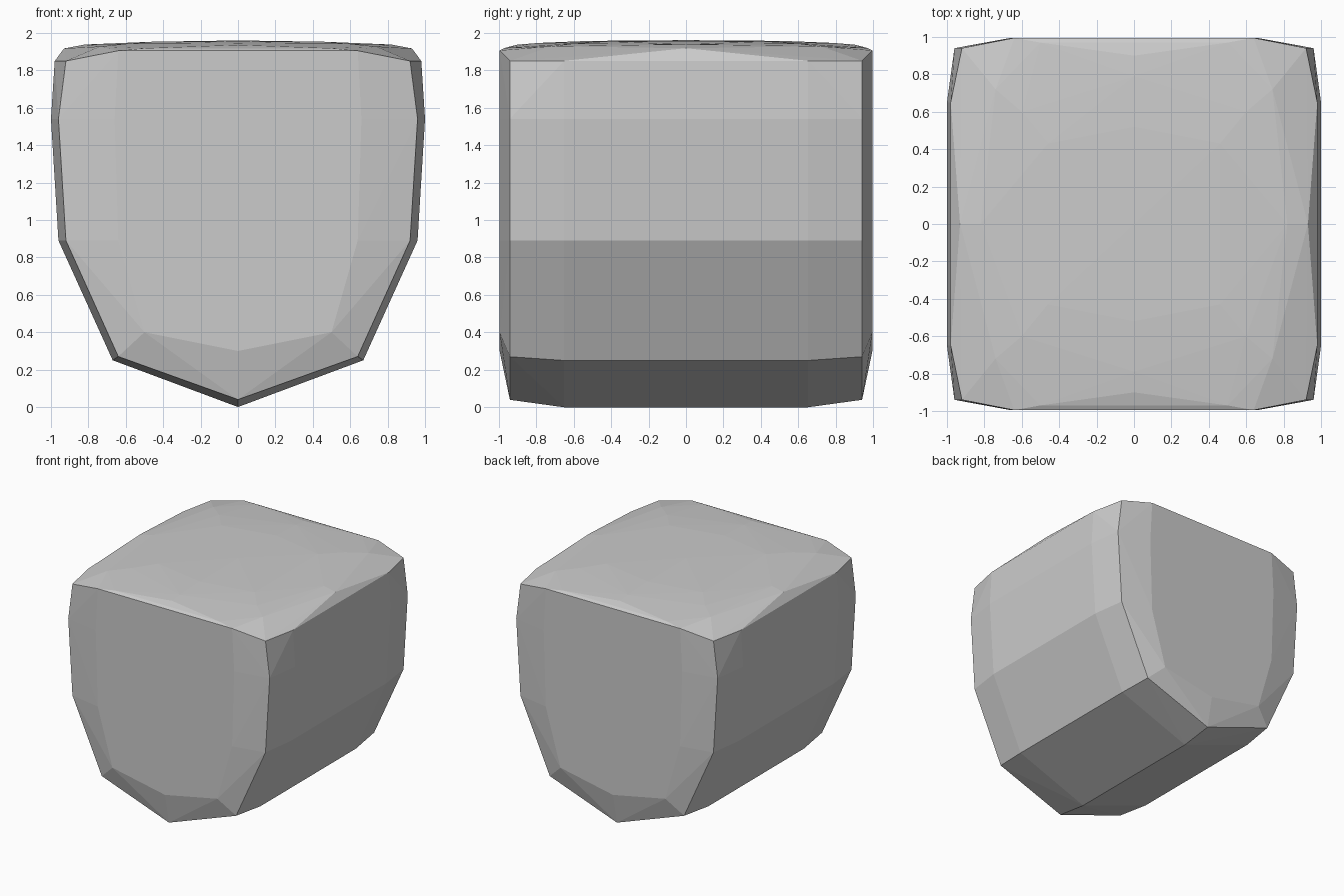
import bpy, bmesh, math
from itertools import product

if "Cube" in bpy.data.objects:
    bpy.data.objects.remove(bpy.data.objects["Cube"])

# Half outline of the shield-shaped section (x, z), top to bottom
body = [(0.98, 1.85), (1.0, 1.54), (0.96, 0.89), (0.67, 0.25), (0, 0)]
rim = [(0.92, 1.85), (0.96, 1.54), (0.92, 0.89), (0.64, 0.27), (0, 0.04)]
panel = [(0.64, 1.905), (0.66, 1.54), (0.64, 0.89), (0.5, 0.4), (0, 0.3)]

# Quarter of the shallow domed top (x, y, z)
dome = [(0.5, 0.97, 1.918), (0.93, 0, 1.917), (0.82, 0, 1.938),
        (0.74, 0.72, 1.927), (0, 0.9, 1.936), (0.6, 0.6, 1.942),
        (0, 0.79, 1.945), (0.46, 0.43, 1.953), (0, 0.52, 1.956), (0, 0, 1.96)]

quarter = list(dome)
for outline, depth in ((body, 0.65), (rim, 0.94), (panel, 0.995)):
    quarter += [(x, depth, z) for x, z in outline]

# Mirror the quarter both ways and skin it as one faceted block
points = {(sx * x + 0.0, sy * y + 0.0, z)
          for (x, y, z), sx, sy in product(quarter, (1, -1), (1, -1))}
bm = bmesh.new()
for p in sorted(points):
    bm.verts.new(p)
hull = bmesh.ops.convex_hull(bm, input=bm.verts)
loose = [v for v in bm.verts if not v.link_faces]
bmesh.ops.delete(bm, geom=loose, context='VERTS')

# Merge nearly coplanar triangles into clean facets
bmesh.ops.dissolve_limit(bm, angle_limit=math.radians(0.5),
                         verts=bm.verts, edges=bm.edges)
bmesh.ops.recalc_face_normals(bm, faces=bm.faces)

mesh = bpy.data.meshes.new("faceted_block")
bm.to_mesh(mesh)
bm.free()
block = bpy.data.objects.new("faceted_block", mesh)
bpy.context.collection.objects.link(block)
